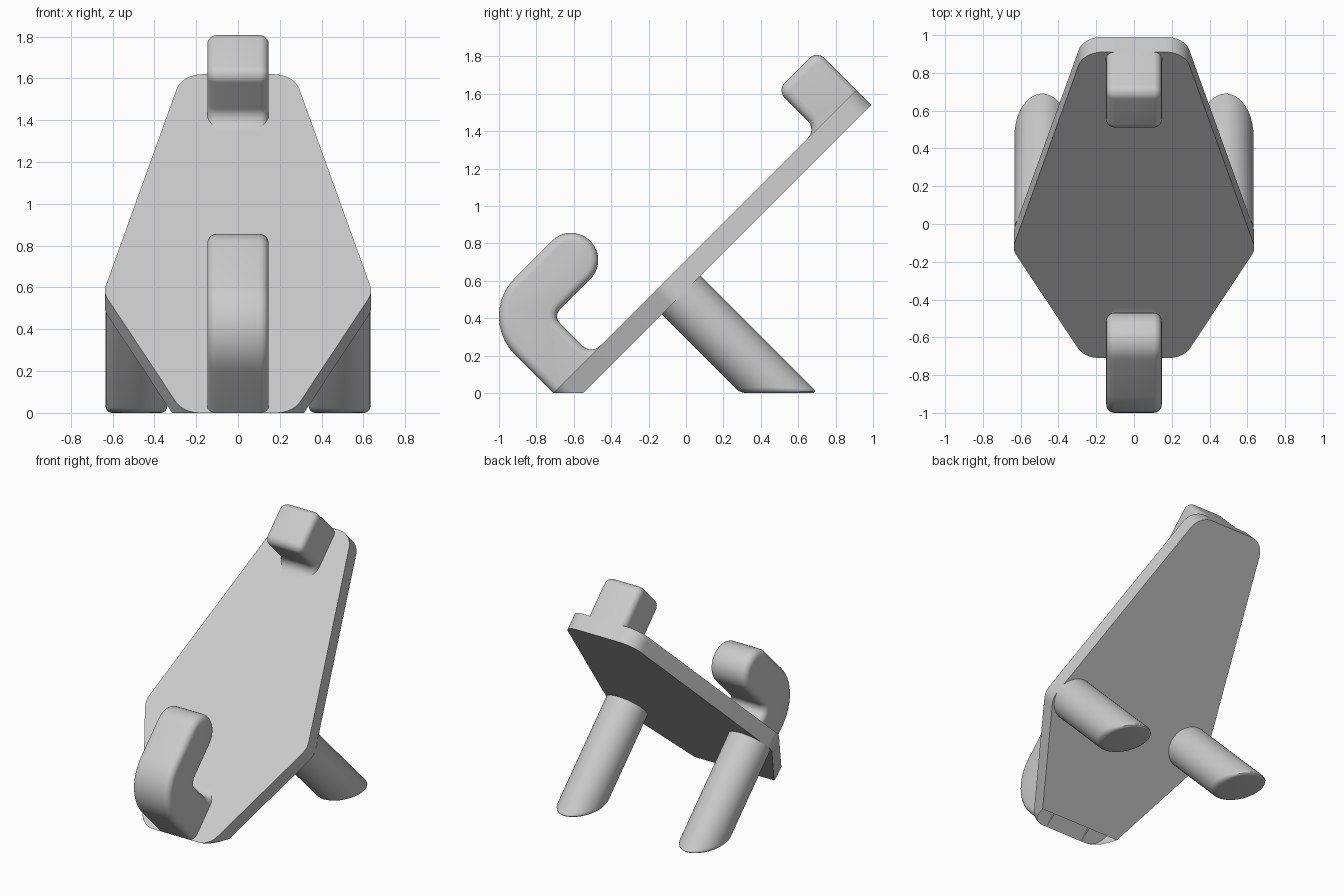
import bpy, bmesh, math
from mathutils import Matrix, Vector

if "Cube" in bpy.data.objects:
    bpy.data.objects.remove(bpy.data.objects["Cube"])

S = math.sqrt(0.5)
# Tilted frame: local x = width, local y = up the board, local z = out of its front
TILT = Matrix(((1, 0, 0, 0), (0, S, -S, -0.71), (0, S, S, 0), (0, 0, 0, 1)))
THICK = 0.114     # board thickness
LENGTH = 2.291    # board length
HALF = 0.147      # half width of hook, block and legs

grey = bpy.data.materials.new("light_grey")
grey.diffuse_color = (0.6, 0.6, 0.6, 1)
grey.use_nodes = True
grey.node_tree.nodes["Principled BSDF"].inputs["Base Color"].default_value = grey.diffuse_color


def rounded(corners, steps=10):
    """Closed 2D outline from (a, b, radius) corners."""
    out = []
    for i, (a, b, r) in enumerate(corners):
        p = Vector((a, b))
        if r == 0:
            out.append(p)
            continue
        d0 = (Vector(corners[i - 1][:2]) - p).normalized()
        d1 = (Vector(corners[(i + 1) % len(corners)][:2]) - p).normalized()
        half = d0.angle(d1) / 2
        centre = p + (d0 + d1).normalized() * (r / math.sin(half))
        t = r / math.tan(half)
        v0, v1 = p + d0 * t - centre, p + d1 * t - centre
        sweep = v0.angle_signed(v1)
        for k in range(steps + 1):
            out.append(centre + Matrix.Rotation(-sweep * k / steps, 2) @ v0)
    return out


def extrude(points, direction):
    """Solid from a flat outline of 3D points."""
    bm = bmesh.new()
    face = bm.faces.new([bm.verts.new(p) for p in points])
    new = bmesh.ops.extrude_face_region(bm, geom=[face], use_keep_orig=True)["geom"]
    bmesh.ops.translate(bm, vec=direction,
                        verts=[g for g in new if isinstance(g, bmesh.types.BMVert)])
    bmesh.ops.recalc_face_normals(bm, faces=bm.faces)
    return bm


def cut_at_floor(bm):
    geom = bm.verts[:] + bm.edges[:] + bm.faces[:]
    res = bmesh.ops.bisect_plane(bm, geom=geom, plane_co=(0, 0, 0),
                                 plane_no=(0, 0, 1), clear_inner=True)
    edges = [g for g in res["geom_cut"] if isinstance(g, bmesh.types.BMEdge)]
    bmesh.ops.holes_fill(bm, edges=edges)
    return [e for e in edges if e.is_valid]


def finish(bm, name):
    bmesh.ops.recalc_face_normals(bm, faces=bm.faces)
    me = bpy.data.meshes.new(name)
    for f in bm.faces:
        f.smooth = True
    bm.to_mesh(me)
    bm.free()
    me.set_sharp_from_angle(angle=math.radians(32))
    me.materials.append(grey)
    ob = bpy.data.objects.new(name, me)
    bpy.context.collection.objects.link(ob)


def side_profile(name, corners):
    """Side profile extruded across the width, with its rims rounded."""
    bm = extrude([(-HALF, p.x, p.y) for p in rounded(corners)], (2 * HALF, 0, 0))
    rims = [e for e in bm.edges
            if abs(e.verts[0].co.x - e.verts[1].co.x) < 1e-5
            and max(v.co.z for v in e.verts) > 1e-4]
    bmesh.ops.bevel(bm, geom=rims, offset=0.045, segments=5, profile=0.5,
                    affect='EDGES', clamp_overlap=False)
    bm.transform(TILT)
    finish(bm, name)


# Board: six-sided rounded plate, cut flat on the floor
half_outline = [(0.262, 0, 0.13), (0.644, 0.815, 0.13), (0.268, LENGTH, 0.13)]
outline = half_outline + [(-x, u, r) for x, u, r in reversed(half_outline)]
bm = extrude([(p.x, p.y, 0) for p in rounded(outline)], (0, 0, -THICK))
bm.transform(TILT)
cut_at_floor(bm)
finish(bm, "board")

# Lower hook
side_profile("hook", [
    (0, 0, 0), (0.37, 0, 0), (0.29, 0.005, 0.065), (0.29, 0.29, 0.05),
    (0.715, 0.29, 0.144), (0.715, 0.58, 0.144), (0, 0.58, 0.289)])

# Upper block
low = LENGTH - 0.30
side_profile("upper_block", [
    (LENGTH, 0, 0), (LENGTH, 0.297, 0.055), (low, 0.297, 0.055),
    (low, 0.005, 0.065), (low - 0.08, 0, 0)])

# Back legs: round rods square to the board, cut flat on the floor
for side, name in ((-1, "left_leg"), (1, "right_leg")):
    ring = [(side * 0.486 + HALF * math.cos(a), 0.854 + HALF * math.sin(a), -THICK)
            for a in (2 * math.pi * k / 48 for k in range(48))]
    bm = extrude(ring, (0, 0, -1.2))
    bm.transform(TILT)
    rim = cut_at_floor(bm)
    bmesh.ops.bevel(bm, geom=rim, offset=0.03, segments=4, profile=0.5, affect='EDGES')
    finish(bm, name)
